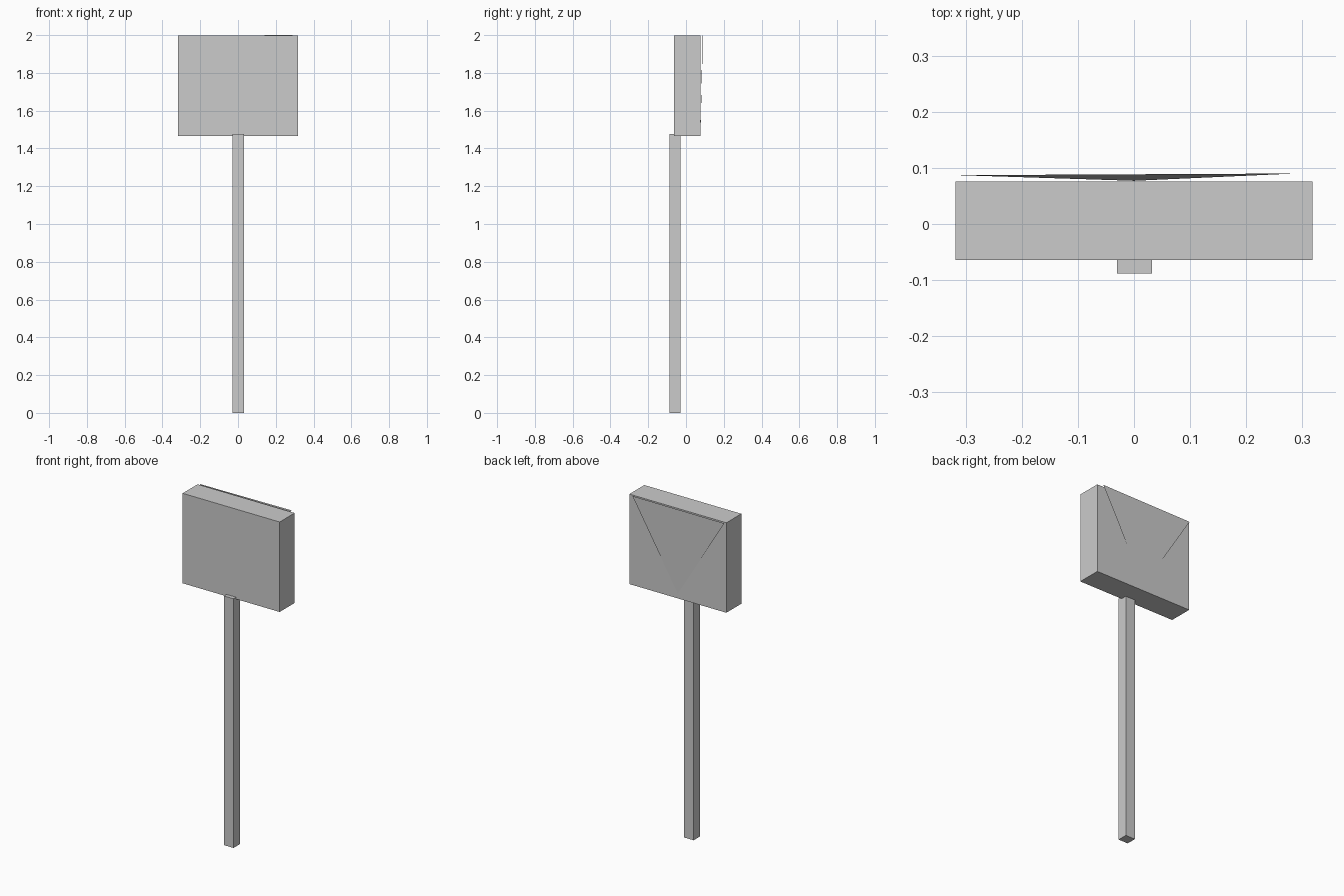
import bpy, bmesh

if "Cube" in bpy.data.objects:
    bpy.data.objects.remove(bpy.data.objects["Cube"])


def box(name, lo, hi):
    bm = bmesh.new()
    bmesh.ops.create_cube(bm, size=1)
    for v in bm.verts:
        v.co = [a + (b - a) * (c + 0.5) for a, b, c in zip(lo, hi, v.co)]
    add(name, bm)


def add(name, bm):
    mesh = bpy.data.meshes.new(name)
    bm.to_mesh(mesh)
    bm.free()
    bpy.context.collection.objects.link(bpy.data.objects.new(name, mesh))


# Post and the sign board it carries
box("post", (-0.03, -0.088, 0), (0.032, -0.029, 1.476))
box("sign_board", (-0.318, -0.064, 1.465), (0.318, 0.076, 1.998))

# Thin triangular sheet leaning off the back of the board
bm = bmesh.new()
corners = [(-0.312, 0.087, 1.997), (0.288, 0.09, 2.0), (0.0, 0.077, 1.495)]
bm.faces.new([bm.verts.new(c) for c in corners])
bm.normal_update()
if bm.faces[:][0].normal.y < 0:
    bmesh.ops.reverse_faces(bm, faces=bm.faces[:])
add("back_triangle", bm)
